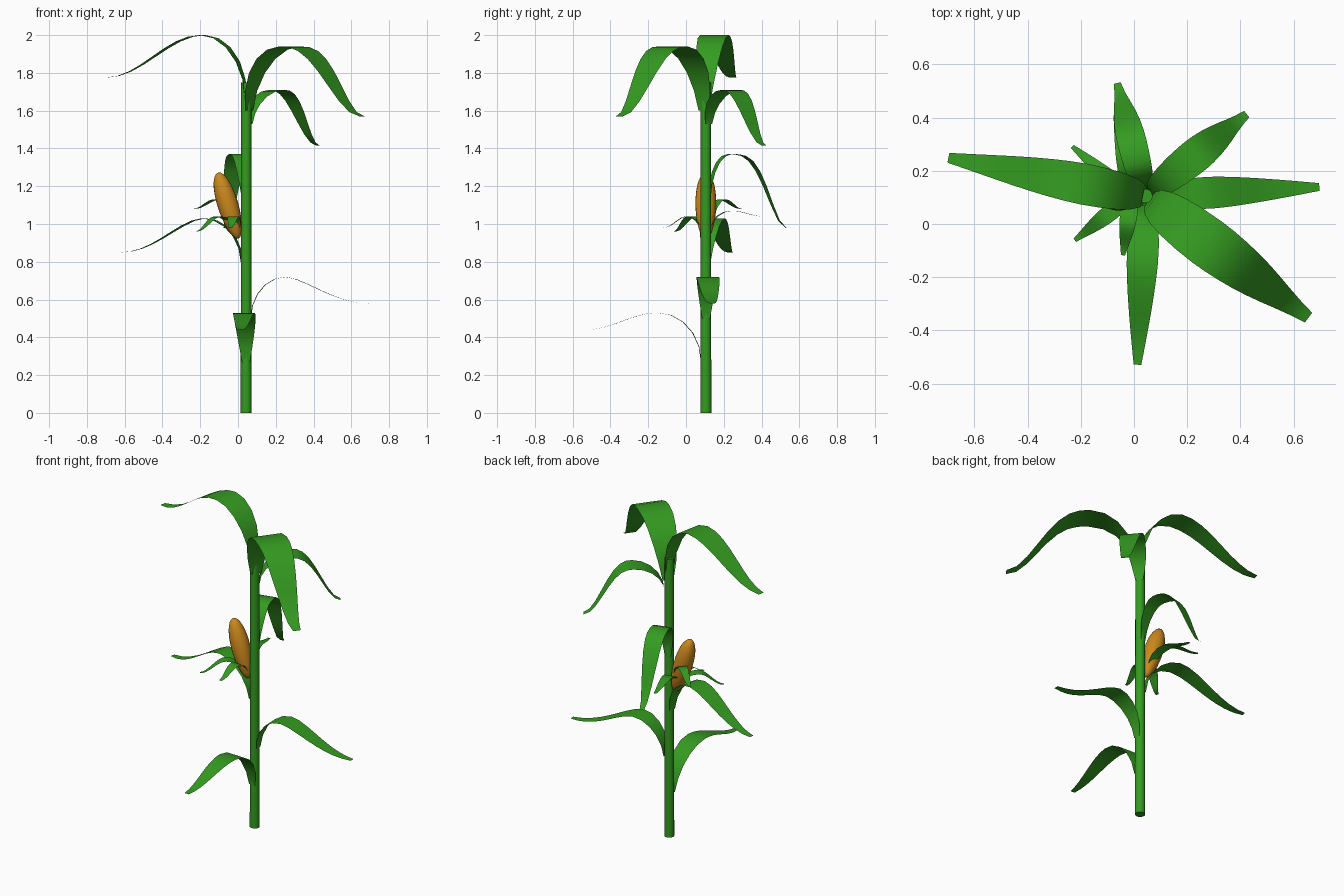
import bpy, bmesh, math
from mathutils import Vector, Matrix

if "Cube" in bpy.data.objects:
    bpy.data.objects.remove(bpy.data.objects["Cube"])


def material(name, rgb):
    m = bpy.data.materials.new(name)
    m.diffuse_color = (*rgb, 1)
    m.use_nodes = True
    m.node_tree.nodes["Principled BSDF"].inputs["Base Color"].default_value = m.diffuse_color
    return m


GREEN = material("leaf_green", (0.035, 0.33, 0.015))
GOLD = material("ear_gold", (0.60, 0.25, 0.012))
SX, SY = 0.043, 0.105  # stalk axis


def taper(t):
    """Relative blade width: narrow foot, widest near the middle, blunt tip."""
    if t < .45:
        return .35 + .65 * math.sin(math.pi / 2 * t / .45)
    return 1 - .76 * ((t - .45) / .55) ** 1.4


def finish(bm, name, mat):
    me = bpy.data.meshes.new(name)
    bm.to_mesh(me)
    bm.free()
    me.materials.append(mat)
    ob = bpy.data.objects.new(name, me)
    bpy.context.collection.objects.link(ob)
    bpy.ops.object.select_all(action='DESELECT')
    bpy.context.view_layer.objects.active = ob
    ob.select_set(True)
    bpy.ops.object.shade_smooth_by_angle(angle=math.radians(50))
    return ob


def blade(name, origin, degrees, width, foot, peak, tip, skew, rise=5, fall=8):
    """Flat ribbon: quarter-ellipse rise to the peak, then an S-curve down to the tip.
    foot, peak and tip are (distance out, height); skew > 1 delays the fall."""
    path = []
    for i in range(rise):
        u = math.pi / 2 * i / rise
        path.append((foot[0] + (peak[0] - foot[0]) * (1 - math.cos(u)),
                     foot[1] + (peak[1] - foot[1]) * math.sin(u)))
    for i in range(fall + 1):
        t = i / fall
        drop = (1 - math.cos(math.pi * t ** skew)) / 2
        path.append((peak[0] + (tip[0] - peak[0]) * t, peak[1] + (tip[1] - peak[1]) * drop))

    a = math.radians(degrees)
    out, side = Vector((math.cos(a), math.sin(a), 0)), Vector((-math.sin(a), math.cos(a), 0))
    pts = [Vector((*origin, z)) + out * r for r, z in path]
    pts.insert(-1, pts[-2].lerp(pts[-1], .7))  # extra row for the blunt end
    dist = [0]
    for p, q in zip(pts, pts[1:]):
        dist.append(dist[-1] + (q - p).length)
    bm = bmesh.new()
    rows = []
    for p, d in zip(pts, dist):
        w = side * (width / 2 * taper(d / dist[-1]))
        rows.append((bm.verts.new(p - w), bm.verts.new(p + w)))
    for (a0, a1), (b0, b1) in zip(rows, rows[1:]):
        bm.faces.new((a0, b0, b1, a1))
    return finish(bm, name, GREEN)


# Stalk
bm = bmesh.new()
bmesh.ops.create_cone(bm, cap_ends=True, segments=16, radius1=.029, radius2=.027, depth=1.75,
                      matrix=Matrix.Translation((SX, SY, .875)))
finish(bm, "stalk", GREEN)

# Main leaves: heading, width, foot, peak, tip, skew
LEAVES = [
    (-92.7, .12, (.025, .27), (.255, .53), (.635, .44), 1),
    (3, .12, (.025, .5), (.21, .72), (.655, .58), .78),
    (169, .12, (.025, .8), (.23, 1.03), (.675, .85), .85),
    (104, .11, (.022, 1.14), (.13, 1.37), (.438, .98), 1.65),
    (39, .13, (.025, 1.53), (.21, 1.71), (.49, 1.415), 1.25),
    (-36.7, .19, (.02, 1.6), (.29, 1.94), (.765, 1.57), 1.3),
    (169, .155, (0, 1.66), (.235, 2), (.755, 1.775), 1),
]
for i, leaf in enumerate(LEAVES, 1):
    blade(f"leaf_{i}", (SX, SY), *leaf)

# Ear of corn: tilted egg, slimmer at the foot
bm = bmesh.new()
bmesh.ops.create_uvsphere(bm, u_segments=20, v_segments=14, radius=1)
for v in bm.verts:
    k = .055 * (1 + .08 * v.co.z)
    v.co = Vector((v.co.x * k, v.co.y * k, v.co.z * .183))
bm.transform(Matrix.Translation((-.052, SY, 1.097)) @ Matrix.Rotation(math.radians(-17), 4, 'Y'))
finish(bm, "corn_ear", GOLD)

# Husk leaves around the foot of the ear: heading, length, peak height, tip height
HUSKS = [(-98, .225, 1.04, .98), (-142, .27, 1.04, .96),
         (140, .29, 1.13, 1.08), (101, .31, 1.07, 1.04)]
for i, (deg, n, top, tip) in enumerate(HUSKS, 1):
    blade(f"husk_{i}", (-.01, SY), deg, .065, (.012, .93), (n * .45, top), (n, tip), 1)
